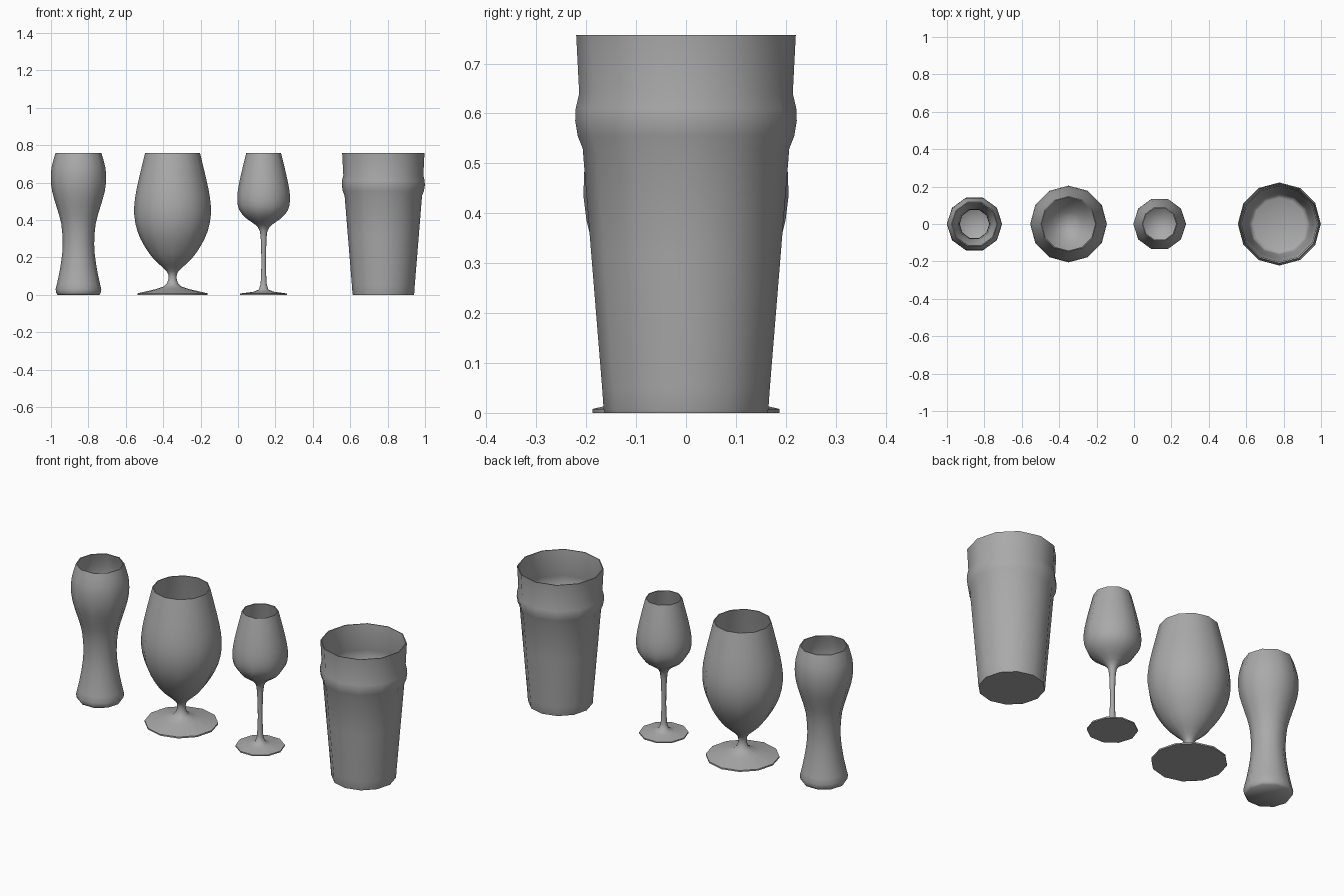
import bpy
import bmesh
from math import radians, tau
from mathutils import Vector

cube = bpy.data.objects.get("Cube")
if cube:
    bpy.data.objects.remove(cube, do_unlink=True)

# One plain grey for every glass
grey = bpy.data.materials.new("grey_glass")
grey.use_nodes = True
colour = (0.4, 0.4, 0.4, 1)
grey.diffuse_color = colour
grey.node_tree.nodes["Principled BSDF"].inputs["Base Color"].default_value = colour

HEIGHT = 0.757
WALL = 0.005


def smooth_path(points):
    """Round a list of (radius, height) points with one midpoint per span."""
    pts = [Vector(p) for p in points]
    out = []
    for i in range(len(pts) - 1):
        a, b = pts[max(i - 1, 0)], pts[i]
        c, d = pts[i + 1], pts[min(i + 2, len(pts) - 1)]
        out += [b, (b + c) * 0.5625 - (a + d) * 0.0625]
    return out + [pts[-1]]


def make_glass(name, x, sides, base, body, floor, curved=True):
    """Lathe base and body, then come back down inside to the floor."""
    body = smooth_path(body) if curved else [Vector(p) for p in body]
    inside = [(p[0] - WALL, p[1]) for p in reversed(body) if p[1] > floor[0][1]]
    profile = [(0, 0)] + base + [tuple(p) for p in body] + inside + floor

    bm = bmesh.new()
    verts = [bm.verts.new((r, 0, z)) for r, z in profile]
    edges = [bm.edges.new(pair) for pair in zip(verts, verts[1:])]
    bmesh.ops.spin(bm, geom=verts + edges, cent=(0, 0, 0), axis=(0, 0, 1),
                   angle=tau, steps=sides, use_merge=False)
    bmesh.ops.remove_doubles(bm, verts=bm.verts, dist=0.0002)
    bmesh.ops.recalc_face_normals(bm, faces=bm.faces)
    mesh = bpy.data.meshes.new(name)
    bm.to_mesh(mesh)
    bm.free()
    mesh.materials.append(grey)

    obj = bpy.data.objects.new(name, mesh)
    obj.location.x = x
    bpy.context.collection.objects.link(obj)
    bpy.ops.object.select_all(action="DESELECT")
    obj.select_set(True)
    bpy.context.view_layer.objects.active = obj
    bpy.ops.object.shade_smooth_by_angle(angle=radians(60))


# Tall waisted glass
make_glass(
    "waisted_glass", -0.853, 10,
    [(0.112, 0), (0.119, 0.01)],
    [(0.122, 0.03), (0.106, 0.1), (0.092, 0.18), (0.084, 0.27), (0.092, 0.38),
     (0.117, 0.47), (0.14, 0.55), (0.148, 0.62), (0.143, 0.685), (0.123, HEIGHT)],
    [(0.09, 0.03), (0, 0.03)])

# Wide tulip glass on a short stem
make_glass(
    "tulip_glass", -0.35, 12,
    [(0.187, 0), (0.187, 0.008), (0.09, 0.03), (0.045, 0.045), (0.03, 0.06)],
    [(0.023, 0.08), (0.023, 0.11), (0.045, 0.14), (0.1, 0.19), (0.15, 0.26),
     (0.188, 0.34), (0.205, 0.43), (0.2, 0.52), (0.18, 0.62), (0.147, HEIGHT)],
    [(0.04, 0.148), (0, 0.14)])

# Small wine glass on a long stem
make_glass(
    "wine_glass", 0.137, 10,
    [(0.125, 0), (0.125, 0.007), (0.055, 0.016), (0.025, 0.028)],
    [(0.016, 0.06), (0.012, 0.16), (0.014, 0.26), (0.02, 0.34), (0.045, 0.375),
     (0.095, 0.41), (0.13, 0.453), (0.141, 0.505), (0.136, 0.57), (0.117, 0.66),
     (0.093, HEIGHT)],
    [(0.04, 0.38), (0, 0.372)])

# Straight tapered beer glass with a raised band below the rim
make_glass(
    "banded_beer_glass", 0.777, 12,
    [(0.163, 0), (0.165, 0.006)],
    [(0.168, 0.05), (0.19, 0.32), (0.207, 0.53), (0.217, 0.555), (0.222, 0.585),
     (0.221, 0.61), (0.214, 0.64), (0.22, HEIGHT)],
    [(0.158, 0.03), (0.14, 0.02), (0, 0.02)], curved=False)
